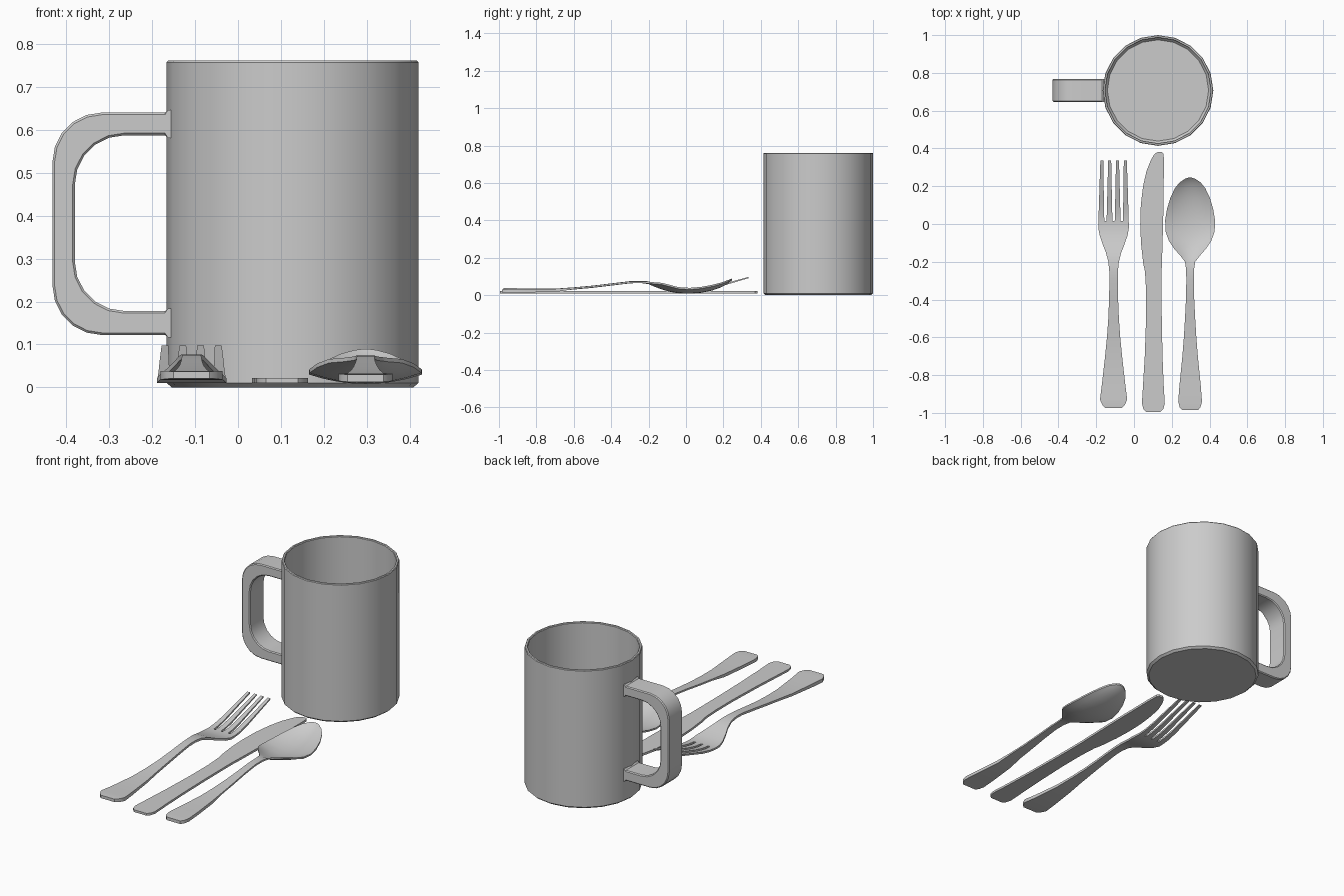
import bpy, bmesh, math

if "Cube" in bpy.data.objects:
    bpy.data.objects.remove(bpy.data.objects["Cube"])


def finish(bm, name, angle=35):
    bmesh.ops.recalc_face_normals(bm, faces=bm.faces)
    me = bpy.data.meshes.new(name)
    bm.to_mesh(me)
    bm.free()
    ob = bpy.data.objects.new(name, me)
    bpy.context.collection.objects.link(ob)
    bpy.ops.object.select_all(action='DESELECT')
    ob.select_set(True)
    bpy.context.view_layer.objects.active = ob
    bpy.ops.object.shade_smooth_by_angle(angle=math.radians(angle))
    return ob


def utensil(name, stations, cols, tine_cols=None, tine_start=9):
    """Stations: (y, x left, x right, top z, edge lift, thickness)."""
    bm = bmesh.new()
    n = len(cols)
    grid = []
    for y, xl, xr, z, lift, t in stations:
        f = cols
        if tine_cols and y > tine_start:
            k = (y - tine_start) / (stations[-1][0] - tine_start)
            f = [a + (b - a) * k for a, b in zip(cols, tine_cols)]
        row = []
        for c in f:
            p = (xl + (xr - xl) * c, y, z + lift * (2 * c - 1) ** 2)
            row.append((bm.verts.new(p), bm.verts.new((p[0], y, p[2] - t))))
        grid.append(row)
    walls = {}
    for i in range(len(grid) - 1):
        for j in range(n - 1):
            if stations[i][0] >= tine_start and j % 2:
                continue
            q = [grid[i][j], grid[i][j + 1], grid[i + 1][j + 1], grid[i + 1][j]]
            bm.faces.new([v[0] for v in q])
            bm.faces.new([v[1] for v in reversed(q)])
            for a, b in zip(q, q[1:] + q[:1]):
                key = frozenset((a, b))
                walls[key] = None if key in walls else (a, b)
    for w in walls.values():
        if w:
            a, b = w
            bm.faces.new((a[0], a[1], b[1], b[0]))
    for v in [v for v in bm.verts if not v.link_faces]:
        bm.verts.remove(v)
    return finish(bm, name)


# Mug body: lathed cup with thin walls and a chamfered foot
CX, CY, N = 0.127, 0.707, 20
profile = [(0.281, 0), (0.293, 0.010), (0.293, 0.757), (0.290, 0.761),
           (0.282, 0.761), (0.279, 0.757), (0.279, 0.035), (0.268, 0.022)]
bm = bmesh.new()
rings = [[bm.verts.new((CX + r * math.cos(2 * math.pi * i / N),
                        CY + r * math.sin(2 * math.pi * i / N), z))
          for i in range(N)] for r, z in profile]
for a, b in zip(rings, rings[1:]):
    for i in range(N):
        j = (i + 1) % N
        bm.faces.new((a[i], a[j], b[j], b[i]))
bm.faces.new(rings[0])
bm.faces.new(rings[-1])
finish(bm, "mug_body")


# Mug handle: rounded C outline extruded across y, flared at the wall
def c_outline(x, z0, z1, r, flare):
    pts = [(-0.153, z1 + flare), (-0.162, z1 + flare), (-0.170, z1)]
    for cz, a0 in ((z1 - r, 90), (z0 + r, 180)):
        for k in range(6):
            a = math.radians(a0 + 18 * k)
            pts.append((x + r + r * math.cos(a), cz + r * math.sin(a)))
    return pts + [(-0.170, z0), (-0.162, z0 - flare), (-0.153, z0 - flare)]


bm = bmesh.new()
sections = []
for (ox, oz), (ix, iz) in zip(c_outline(-0.432, 0.122, 0.640, 0.115, 0.006),
                              c_outline(-0.380, 0.178, 0.587, 0.115, -0.006)):
    sections.append([bm.verts.new(p) for p in
                     ((ox, CY - 0.06, oz), (ox, CY + 0.06, oz),
                      (ix, CY + 0.06, iz), (ix, CY - 0.06, iz))])
for a, b in zip(sections, sections[1:]):
    for k in range(4):
        m = (k + 1) % 4
        bm.faces.new((a[k], a[m], b[m], b[k]))
bm.faces.new(sections[0])
bm.faces.new(sections[-1])
edges = [e for e in bm.edges if len(e.link_faces) == 2 and
         any(e.verts[0] in s for s in sections[2:-2]) and
         any(e.verts[1] in s for s in sections[2:-2]) and
         abs(e.verts[0].co.y - e.verts[1].co.y) < 0.01 and
         not any(e.verts[0] in s and e.verts[1] in s for s in sections)]
bmesh.ops.bevel(bm, geom=edges, offset=0.005, segments=1, affect='EDGES')
finish(bm, "mug_handle")

# Fork: y, half width, top z, thickness
FORK = [(-0.975, .042, .037, .016), (-0.96, .058, .038, .018), (-0.93, .072, .038, .020),
        (-0.85, .062, .035, .018), (-0.70, .045, .035, .014), (-0.60, .035, .042, .012),
        (-0.50, .028, .051, .012), (-0.40, .024, .063, .012), (-0.30, .022, .075, .012),
        (-0.25, .023, .077, .012), (-0.20, .028, .074, .012), (-0.15, .041, .060, .012),
        (-0.11, .057, .044, .012), (-0.06, .074, .029, .012), (-0.02, .081, .021, .011),
        (0.015, .080, .020, .010), (0.06, .079, .024, .010), (0.12, .077, .037, .010),
        (0.22, .074, .066, .009), (0.335, .070, .098, .007)]


def spread(tine, total):
    gap = (total - 4 * tine) / 3
    return [x / total for i in range(4)
            for x in (i * (tine + gap), i * (tine + gap) + tine)]


utensil("fork", [(y, -0.108 - w, -0.108 + w, z, 0, t) for y, w, z, t in FORK],
        spread(0.031, 0.16), spread(0.016, 0.14), 0.015)

# Spoon: y, half width, top z, edge lift (bowl depth)
SPOON = [(-0.985, .042, .030, 0), (-0.97, .055, .031, 0), (-0.94, .063, .032, 0),
         (-0.85, .056, .032, 0), (-0.70, .041, .034, 0), (-0.60, .033, .041, 0),
         (-0.50, .027, .050, 0), (-0.40, .022, .062, 0), (-0.30, .020, .073, 0),
         (-0.24, .021, .074, 0), (-0.20, .027, .068, .004), (-0.17, .050, .055, .014),
         (-0.13, .085, .040, .026), (-0.09, .112, .028, .028), (-0.04, .130, .019, .024),
         (0.02, .132, .017, .022), (0.08, .122, .022, .022), (0.14, .104, .034, .021),
         (0.19, .080, .052, .016), (0.22, .056, .068, .011), (0.24, .026, .084, .003),
         (0.245, .010, .089, 0)]
utensil("spoon", [(y, 0.297 - w, 0.297 + w, z, d, .017 if y < -.65 else .009)
                  for y, w, z, d in SPOON], [i / 8 for i in range(9)])

# Knife: y, left edge, right edge
KNIFE = [(-0.995, .065, .140), (-0.98, .050, .155), (-0.95, .042, .163), (-0.85, .048, .157),
         (-0.70, .057, .151), (-0.50, .064, .147), (-0.35, .064, .146), (-0.25, .058, .146),
         (-0.21, .049, .148), (-0.10, .037, .151), (0.00, .033, .154), (0.10, .036, .156),
         (0.20, .048, .157), (0.28, .066, .158), (0.34, .090, .158), (0.37, .108, .157),
         (0.381, .125, .148)]
utensil("knife", [(y, a, b, .022, 0, .012) for y, a, b in KNIFE], [0, 0.5, 1])
